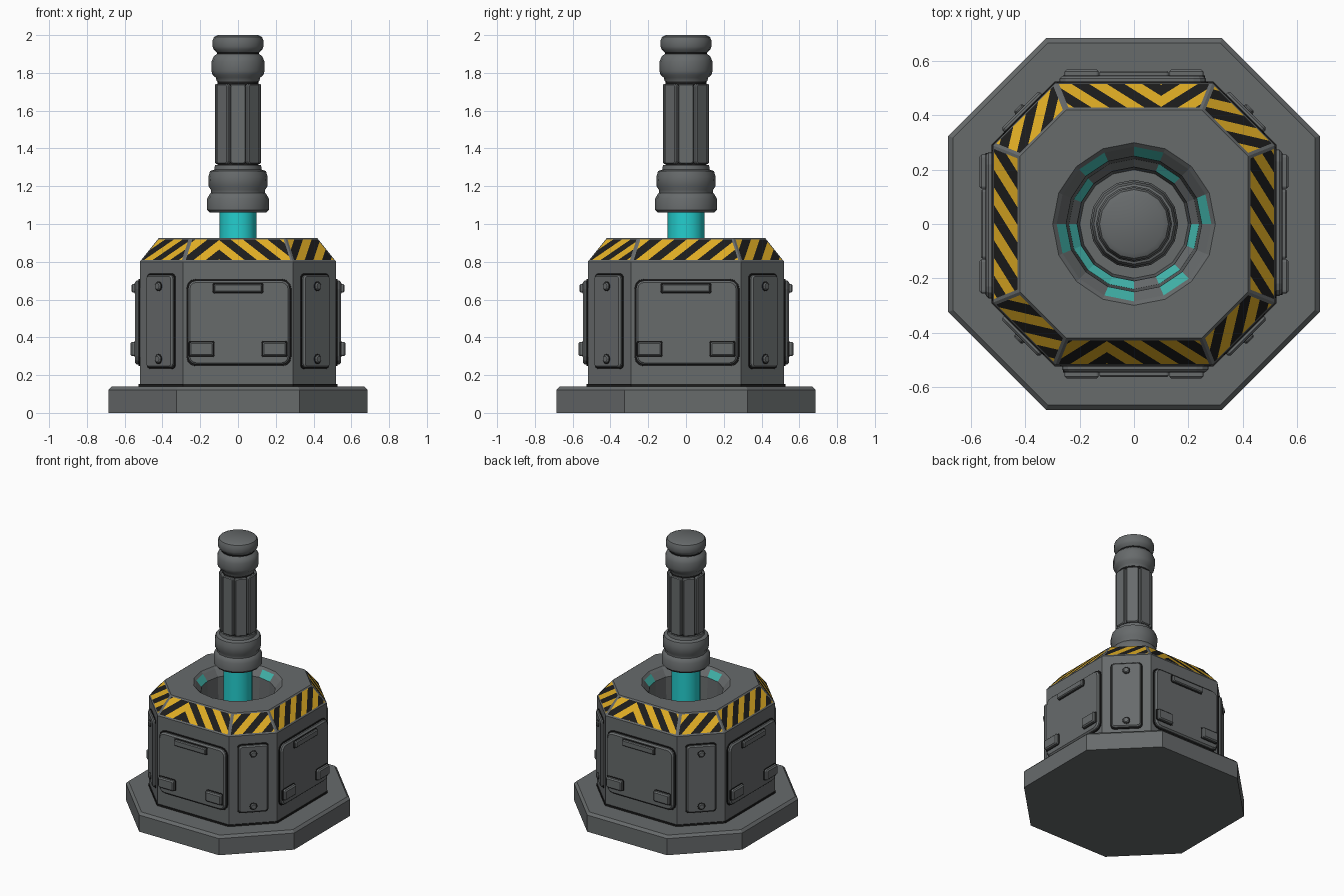
import bpy, bmesh, math
from mathutils import Matrix, Vector

if "Cube" in bpy.data.objects:
    bpy.data.objects.remove(bpy.data.objects["Cube"])


def material(name, rgb):
    m = bpy.data.materials.new(name)
    m.diffuse_color = (*rgb, 1)
    m.use_nodes = True
    m.node_tree.nodes["Principled BSDF"].inputs["Base Color"].default_value = m.diffuse_color
    return m


GREY = material("gunmetal_grey", (0.135, 0.145, 0.148))
DARK = material("worn_black", (0.012, 0.012, 0.012))
YELLOW = material("hazard_yellow", (0.75, 0.42, 0.018))
CYAN = material("bright_cyan", (0.018, 0.62, 0.62))
TEAL = material("soft_teal", (0.055, 0.46, 0.41))


def finish(bm, name, mats, matrix=None, smooth=None, fix=True):
    if fix:
        bmesh.ops.recalc_face_normals(bm, faces=bm.faces)
    if matrix:
        bm.transform(matrix)
    me = bpy.data.meshes.new(name)
    bm.to_mesh(me)
    bm.free()
    for m in mats:
        me.materials.append(m)
    ob = bpy.data.objects.new(name, me)
    bpy.context.collection.objects.link(ob)
    if smooth:
        bpy.ops.object.select_all(action='DESELECT')
        ob.select_set(True)
        bpy.context.view_layer.objects.active = ob
        bpy.ops.object.shade_smooth_by_angle(angle=math.radians(smooth))
    return ob


def loft(name, rings, mats, smooth=None, matrix=None, rule=None):
    """Skin equal-sized rings of points and cap both ends."""
    bm = bmesh.new()
    loops = [[bm.verts.new(p) for p in r] for r in rings]
    n = len(loops[0])
    for j, (a, b) in enumerate(zip(loops, loops[1:])):
        for i in range(n):
            f = bm.faces.new((a[i], a[(i + 1) % n], b[(i + 1) % n], b[i]))
            if rule:
                f.material_index = rule(j, i)
    bm.faces.new(loops[0][::-1])
    bm.faces.new(loops[-1])
    return finish(bm, name, mats, matrix, smooth)


def circle(r, z, n=16):
    return [(r * math.cos(math.tau * i / n), r * math.sin(math.tau * i / n), z) for i in range(n)]


def lathe(name, profile, mat, n=16, smooth=35):
    return loft(name, [circle(r, z, n) for r, z in profile], [mat], smooth)


def octagon(h, w, z):
    """Eight corners plus edge midpoints, starting at +x, 16 points."""
    c = [(h, -w), (h, w), (w, h), (-w, h), (-h, w), (-h, -w), (-w, -h), (w, -h)]
    pts = []
    for i in range(8):
        a, b = Vector(c[i]), Vector(c[(i + 1) % 8])
        pts += [(*((a + b) / 2), z), (*b, z)]
    return pts


def on_side(k, d, x, z, tilt=90):
    """Local frame on side k: x along the face, y up the face, z outward."""
    return (Matrix.Rotation(k * math.pi / 4, 4, 'Z') @ Matrix.Translation((x, -d, z))
            @ Matrix.Rotation(math.radians(tilt), 4, 'X'))


def rounded(w, h, r, z):
    pts = []
    for q, (sx, sy) in enumerate([(1, 1), (-1, 1), (-1, -1), (1, -1)]):
        for s in range(4):
            a = (q + s / 3) * math.pi / 2
            pts.append((sx * (w / 2 - r) + r * math.cos(a), sy * (h / 2 - r) + r * math.sin(a), z))
    return pts


def plate(name, w, h, t, r, bevel, matrix, mat=GREY):
    rings = [rounded(w, h, r, -0.004), rounded(w, h, r, t - bevel),
             rounded(w - 2 * bevel, h - 2 * bevel, max(r - bevel, 0.002), t)]
    return loft(name, rings, [mat], None, matrix)


# Base slab
loft("base_slab", [octagon(.685, .325, 0), octagon(.685, .325, .122), octagon(.668, .318, .14)], [GREY])

# Dark seam where body meets slab
loft("base_seam", [octagon(.526, .292, .138), octagon(.526, .292, .152)], [DARK])

# Octagonal body with round well; some well faces glow teal
body_rings = [octagon(.52, .29, .135), octagon(.52, .29, .80), octagon(.42, .25, .925),
              circle(.30, .925), circle(.285, .91), circle(.25, .865), circle(.24, .60),
              circle(.21, .57), circle(.20, .45)]
loft("body", body_rings, [GREY, TEAL], None, None,
     lambda j, i: int((j == 4 and i in (0, 3, 5, 8, 11, 13)) or (j == 6 and i in (2, 6, 8, 9, 10, 11, 13, 15))))

# Hazard stripes on the sloped shoulder
HALF = 0.065
LOW, HIGH, GAP = (.80, .925), (.52, .42), .011


def stripe_panel(name, k, d0, d1, w0, w1, apex=None):
    rise, run = .125, d0 - d1
    length = math.hypot(rise, run)
    y = length / 2 - GAP
    e = (w0 - w1) * GAP / length
    lo, hi = w0 - e - GAP, w1 + e - GAP
    bm = bmesh.new()
    if apex is None:
        pieces = [(-1, 0, -lo, lo, hi, -hi)]
    else:
        pieces = [(-1, apex, -lo, apex, apex, -hi), (1, apex, apex, lo, hi, apex)]
    for s, a, x0, x1, x2, x3 in pieces:
        part = bmesh.new()
        part.faces.new([part.verts.new(p) for p in ((x0, -y, 0), (x1, -y, 0), (x2, y, 0), (x3, y, 0))])
        for n in range(-9, 10):
            bmesh.ops.bisect_plane(part, geom=part.verts[:] + part.edges[:] + part.faces[:],
                                   plane_co=(a + n * HALF, 0, 0), plane_no=(s, 1, 0))
        for f in part.faces:
            c = f.calc_center_median()
            f.material_index = math.floor(((c.x - a) * s + c.y) / HALF) % 2
        tmp = bpy.data.meshes.new("stripe_piece")
        part.to_mesh(tmp)
        part.free()
        bm.from_mesh(tmp)
        bpy.data.meshes.remove(tmp)
    frame = on_side(k, (d0 + d1) / 2, 0, .8625, math.degrees(math.atan2(rise, run)))
    finish(bm, name, [YELLOW, DARK], frame @ Matrix.Translation((0, 0, .003)), None, False)


R2 = math.sqrt(2)
for k in range(8):
    if k % 2 == 0:
        stripe_panel(f"hazard_stripes_{k}", k, .52, .42, .29, .25, -.1 if k % 4 == 0 else None)
        # Wide access panel with dark outline, handle and two clips
        plate(f"access_outline_{k}", .555, .462, .006, .05, .001, on_side(k, .52, .005, .478), DARK)
        plate(f"access_panel_{k}", .54, .446, .026, .045, .010, on_side(k, .52, .005, .478))
        plate(f"handle_outline_{k}", .27, .056, .028, .012, .001, on_side(k, .52, 0, .660), DARK)
        plate(f"handle_{k}", .256, .044, .044, .01, .006, on_side(k, .52, 0, .660))
        for sx in (-1, 1):
            plate(f"clip_outline_{k}_{sx}", .138, .086, .028, .012, .001, on_side(k, .52, sx * .193, .338), DARK)
            plate(f"clip_{k}_{sx}", .126, .074, .05, .01, .008, on_side(k, .52, sx * .193, .338))
    else:
        stripe_panel(f"hazard_stripes_{k}", k, .81 / R2, .67 / R2, .23 / R2, .17 / R2)
        # Narrow corner panel with bolts
        d = .81 / R2
        plate(f"corner_outline_{k}", .212, .505, .005, .025, .001, on_side(k, d, 0, .485), DARK)
        plate(f"corner_panel_{k}", .198, .49, .022, .022, .008, on_side(k, d, 0, .485))
        for z in (.67, .285):
            plate(f"bolt_ring_{k}_{z}", .052, .052, .024, .025, .001, on_side(k, d, 0, z), DARK)
            plate(f"bolt_{k}_{z}", .042, .042, .034, .02, .006, on_side(k, d, 0, z))

# Glowing rod
lathe("piston_rod", [(.097, .44), (.097, 1.08)], CYAN)

# Dark inner shaft, seen in grooves
lathe("shaft_core", [(.108, 1.10), (.108, 1.80), (.112, 1.88), (.112, 1.94)], DARK)

# Shaft panels
for k in range(8):
    plate(f"shaft_panel_{k}", .084, .425, .019, .015, .006, on_side(k, .103, 0, 1.53))

# Lower collar, upper collar and cap
lathe("lower_collar", [(.15, 1.06), (.163, 1.075), (.163, 1.135), (.15, 1.158), (.143, 1.165), (.143, 1.18),
                       (.155, 1.198), (.157, 1.25), (.148, 1.28), (.125, 1.288), (.122, 1.312)], GREY)
lathe("upper_collar", [(.112, 1.755), (.118, 1.775), (.135, 1.79), (.14, 1.81), (.14, 1.86),
                       (.13, 1.885), (.113, 1.90)], GREY)
lathe("cap", [(.113, 1.908), (.13, 1.925), (.135, 1.94), (.135, 1.97), (.127, 1.99), (.108, 2.0)], GREY)
